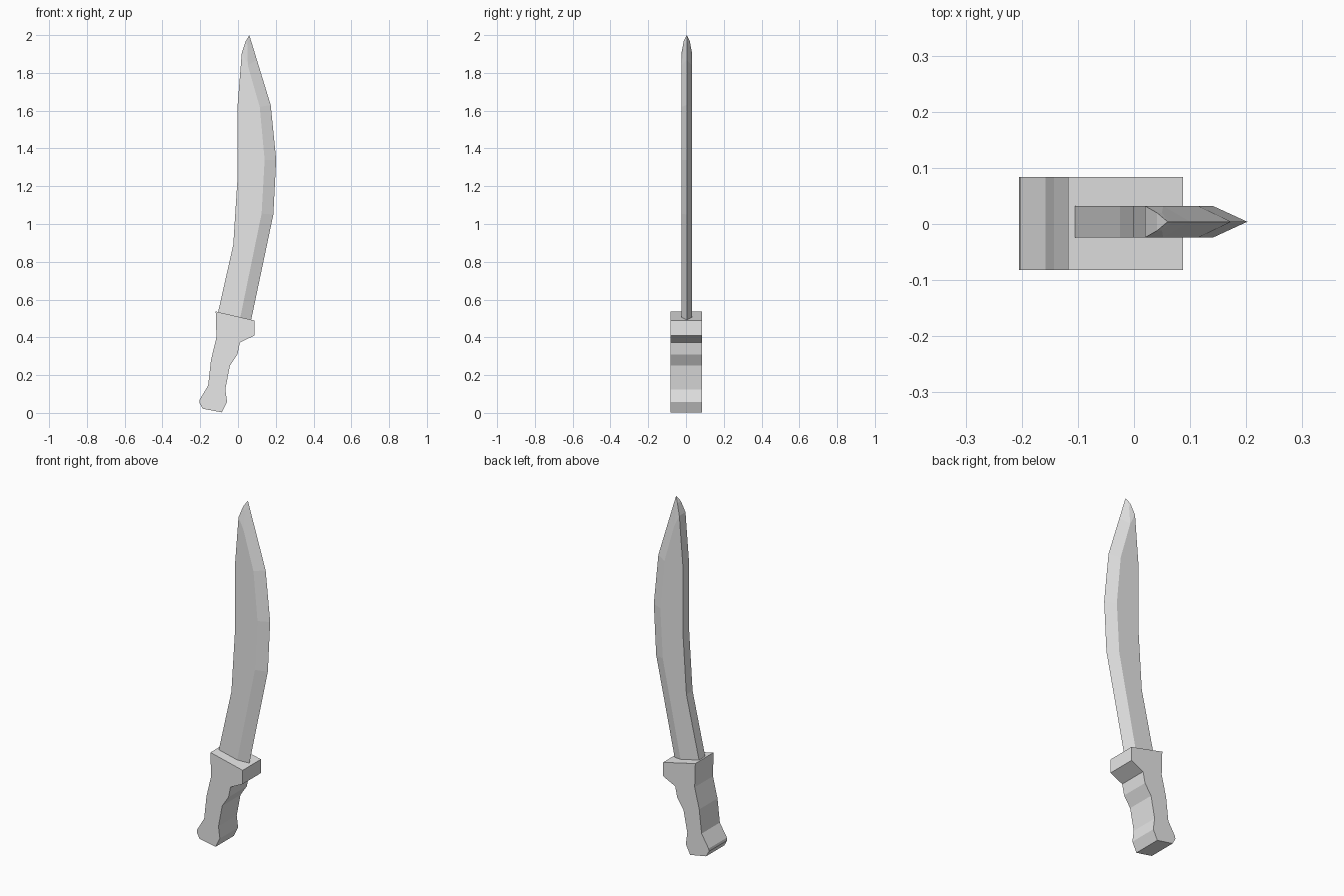
import bpy, bmesh

cube = bpy.data.objects.get("Cube")
if cube:
    bpy.data.objects.remove(cube, do_unlink=True)

grey = bpy.data.materials.new("plain_grey")
grey.use_nodes = True
grey.diffuse_color = (0.8, 0.8, 0.8, 1)
grey.node_tree.nodes["Principled BSDF"].inputs["Base Color"].default_value = (0.8, 0.8, 0.8, 1)


def finish(name, bm):
    """Turn a bmesh into a flat-shaded object."""
    bmesh.ops.remove_doubles(bm, verts=bm.verts, dist=0.0001)
    bmesh.ops.recalc_face_normals(bm, faces=bm.faces)
    mesh = bpy.data.meshes.new(name)
    bm.to_mesh(mesh)
    bm.free()
    mesh.materials.append(grey)
    obj = bpy.data.objects.new(name, mesh)
    bpy.context.collection.objects.link(obj)
    return obj


# Handle with guard and pommel: one outline extruded through its width
outline = [(-.118, .537), (.087, .489), (.087, .41), (.01, .372), (-.003, .31),
           (-.043, .25), (-.067, .125), (-.058, .058), (-.085, .003), (-.187, .022),
           (-.205, .055), (-.203, .07), (-.158, .145), (-.143, .28), (-.114, .4)]
bm = bmesh.new()
side = bm.faces.new([bm.verts.new((x, -.082, z)) for x, z in outline])
grown = bmesh.ops.extrude_face_region(bm, geom=[side], use_keep_orig=True)
new_verts = [v for v in grown["geom"] if isinstance(v, bmesh.types.BMVert)]
bmesh.ops.translate(bm, verts=new_verts, vec=(0, .166, 0))
finish("handle", bm)

# Blade: rows of spine, bevel ridge, cutting edge and half thickness
mid_y = .004
rows = [((-.108, .522), (.01, .495), (.067, .48), .028),
        ((-.025, .89), (.125, 1.055), (.187, 1.05), .028),
        ((-.002, 1.25), (.141, 1.34), (.202, 1.34), .028),
        ((-.002, 1.63), (.115, 1.62), (.173, 1.63), .028),
        ((.02, 1.905), (.052, 1.84), (.1, 1.869), .028),
        ((.041, 1.968), (.05, 1.945), (.07, 1.967), .016)]
tip = (.06, 2.0)
bm = bmesh.new()
rings = []
for spine, ridge, edge, half in rows:
    section = [(spine, -half), (ridge, -half), (edge, 0), (ridge, half), (spine, half)]
    rings.append([bm.verts.new((p[0], mid_y + y, p[1])) for p, y in section])
for low, high in zip(rings, rings[1:]):
    for i in range(5):
        j = (i + 1) % 5
        bm.faces.new((low[i], low[j], high[j], high[i]))
point = bm.verts.new((tip[0], mid_y, tip[1]))
for i in range(5):
    bm.faces.new((rings[-1][i], rings[-1][(i + 1) % 5], point))
bm.faces.new(rings[0])
finish("blade", bm)
